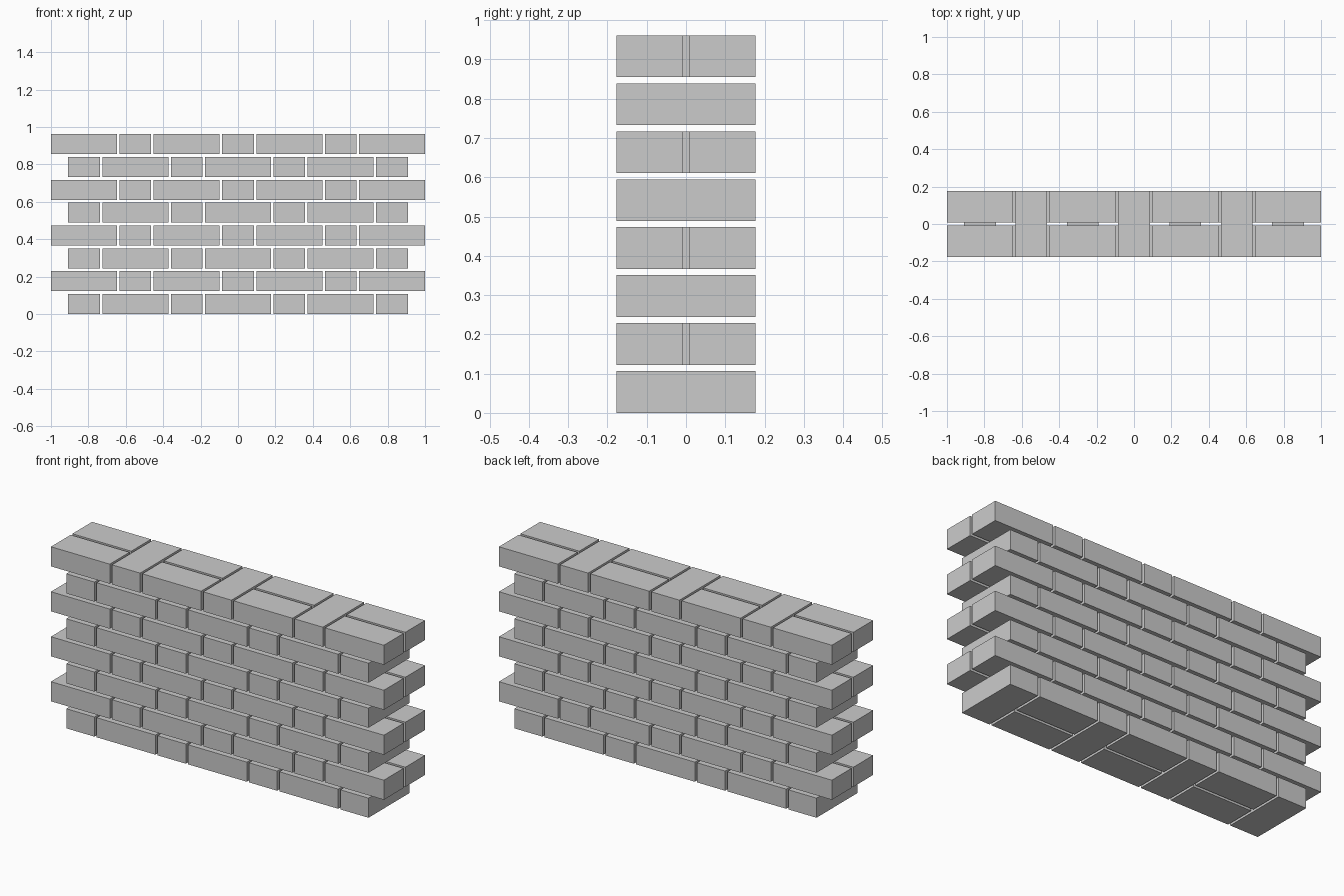
import bpy

if "Cube" in bpy.data.objects:
    bpy.data.objects.remove(bpy.data.objects["Cube"])

# Brick sizes: length, header width, height, end joint, spacing between courses
L, W, H = 0.3535, 0.169, 0.1065
JOINT = 0.0132
COURSE = 0.1221
PITCH = L + W + 2 * JOINT      # one stretcher plus one header


def brick(name, x, y, z, sx, sy):
    bpy.ops.mesh.primitive_cube_add(size=1, location=(x, y, z + H / 2))
    ob = bpy.context.object
    ob.name = name
    ob.scale = (sx, sy, H)


def stretcher_pair(x, z):
    for side, label in ((-1, "front"), (1, "back")):
        brick("stretcher_" + label, x, side * (L - W) / 2, z, L, W)


def header(x, z):
    brick("header", x, 0, z, W, L)


# Alternating courses of a wall with headers centred over stretchers
four = [(i - 1.5) * PITCH for i in range(4)]
three = [(i - 1) * PITCH for i in range(3)]
for row in range(8):
    z = row * COURSE
    long_course = row % 2 == 1
    for x in (four if long_course else three):
        stretcher_pair(x, z)
    for x in (three if long_course else four):
        header(x, z)
